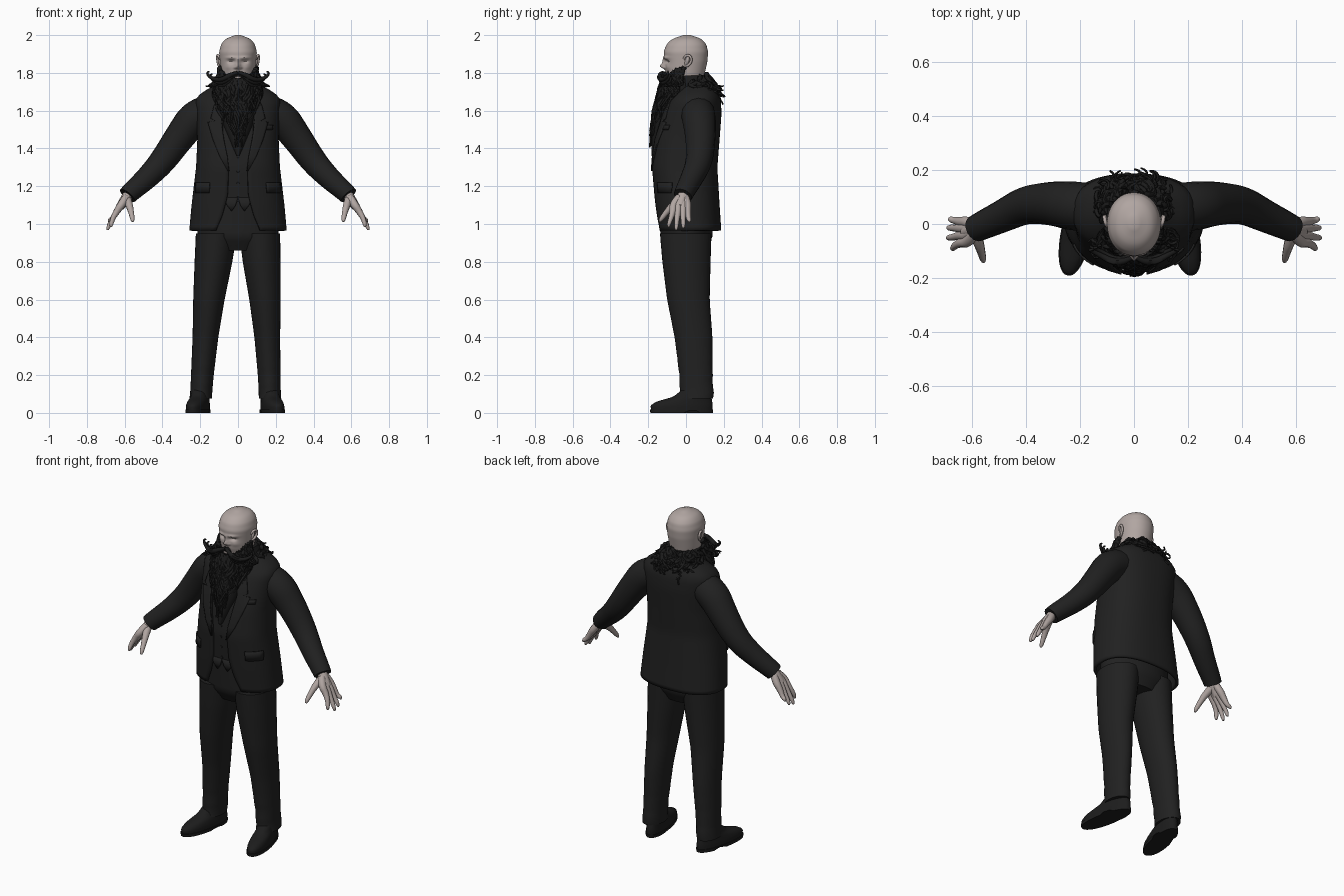
import bpy, bmesh, math, random
from mathutils import Vector, Matrix

random.seed(4)
if "Cube" in bpy.data.objects:
    bpy.data.objects.remove(bpy.data.objects["Cube"])


def material(name, r, g, b, rough=0.7):
    m = bpy.data.materials.new(name)
    m.use_nodes = True
    node = next(n for n in m.node_tree.nodes if n.type == 'BSDF_PRINCIPLED')
    node.inputs["Base Color"].default_value = (r, g, b, 1)
    node.inputs["Roughness"].default_value = rough
    m.diffuse_color = (r, g, b, 1)
    return m


SKIN = material("skin", 0.44, 0.38, 0.36)
SUIT = material("suit black", 0.015, 0.015, 0.015)
HAIR = material("hair black", 0.011, 0.011, 0.011)
SHOE = material("shoe leather", 0.012, 0.012, 0.012)


def finish(obj, mat, angle=45):
    obj.data.materials.clear()
    obj.data.materials.append(mat)
    bpy.ops.object.select_all(action='DESELECT')
    obj.select_set(True)
    bpy.context.view_layer.objects.active = obj
    bpy.ops.object.shade_smooth_by_angle(angle=math.radians(angle))
    return obj


def mesh(name, verts, faces, mat, thick=0, closed=True):
    me = bpy.data.meshes.new(name)
    me.from_pydata(verts, [], faces)
    bm = bmesh.new()
    bm.from_mesh(me)
    if closed:
        bmesh.ops.recalc_face_normals(bm, faces=bm.faces)
    bm.to_mesh(me)
    bm.free()
    obj = bpy.data.objects.new(name, me)
    bpy.context.collection.objects.link(obj)
    if thick:
        mod = obj.modifiers.new("thickness", 'SOLIDIFY')
        mod.thickness, mod.offset = thick, -1
    return finish(obj, mat)


# Section tables hold rows of (z, half width, front y, back y, centre x)
def section(table, z):
    def at(h):
        h = min(max(h, table[0][0]), table[-1][0])
        for lo, hi in zip(table, table[1:]):
            if h <= hi[0]:
                t = (h - lo[0]) / (hi[0] - lo[0])
                return [a + (b - a) * t for a, b in zip(lo[1:], hi[1:])]
    d = (table[-1][0] - table[0][0]) * 0.025
    return [(a + 2 * b + c) / 4 for a, b, c in zip(at(z - d), at(z), at(z + d))]


def point(table, z, a, e=2.0, grow=0.0):
    s = section(table, z)
    power = lambda v: math.copysign(abs(v) ** (2 / e), v)
    mid, half = (s[1] + s[2]) / 2, (s[2] - s[1]) / 2 + grow
    cx = s[3] if len(s) > 3 else 0
    return Vector((cx + (s[0] + grow) * power(math.sin(a)), mid - half * power(math.cos(a)), z))


def shell(name, table, mat, z0=None, z1=None, rows=28, segs=48, e=2.0, grow=0, gap=None, thick=0, warp=None):
    z0, z1 = z0 or table[0][0], z1 or table[-1][0]
    verts, faces = [], []
    for r in range(rows + 1):
        z = z0 + (z1 - z0) * r / rows
        g = gap(z) if gap else 0
        for i in range(segs):
            a = g + (2 * math.pi - 2 * g) * i / (segs - 1 if gap else segs)
            p = point(table, z, a, e, grow)
            verts.append(warp(p) if warp else p)
    for r in range(rows):
        for i in range(segs - 1 if gap else segs):
            j = (i + 1) % segs
            faces.append((r * segs + i, r * segs + j, (r + 1) * segs + j, (r + 1) * segs + i))
    if not gap:
        faces += [tuple(range(segs))[::-1], tuple(range(rows * segs, (rows + 1) * segs))]
    return mesh(name, verts, faces, mat, thick, not gap)


def tubes(name, paths, mat, res=2, bevel=1):
    cu = bpy.data.curves.new(name, 'CURVE')
    cu.dimensions, cu.bevel_depth, cu.bevel_resolution = '3D', 1.0, bevel
    cu.use_fill_caps = True
    for path in paths:
        sp = cu.splines.new('NURBS')
        sp.points.add(len(path) - 1)
        for p, (x, y, z, r) in zip(sp.points, path):
            p.co, p.radius = (x, y, z, 1), r
        sp.order_u, sp.use_endpoint_u, sp.resolution_u = min(3, len(path)), True, res
    obj = bpy.data.objects.new(name, cu)
    bpy.context.collection.objects.link(obj)
    bpy.ops.object.select_all(action='DESELECT')
    obj.select_set(True)
    bpy.context.view_layer.objects.active = obj
    bpy.ops.object.convert(target='MESH')
    return finish(bpy.context.view_layer.objects.active, mat, 60)


def flip(path, side):
    return [(side * x, y, z, r) for x, y, z, r in path]


# Jacket, open at the front, over a waistcoat
JACKET = [(.965, .258, -.15, .187), (1.1, .246, -.165, .178), (1.3, .222, -.182, .166),
          (1.45, .215, -.165, .178), (1.58, .222, -.125, .188), (1.66, .228, -.09, .185),
          (1.7, .19, -.05, .17), (1.75, .09, 0, .13)]
OPENING = [(.965, .12), (1.04, .085), (1.15, .055), (1.3, .05), (1.5, .085), (1.66, .07), (1.75, .04)]
E = 2.4


def front_angle(x, z):
    return math.asin(min(1, abs(x) / section(JACKET, z)[0]) ** (E / 2))


shell("jacket", JACKET, SUIT, e=E, rows=36, segs=72, thick=.016,
      gap=lambda z: front_angle(section(OPENING, z)[0], z))
shell("waistcoat", JACKET, SUIT, z0=1.12, z1=1.73, e=E, grow=-.014)


def plate(name, rows, side, grow, cols=6):
    # Thin panel that follows the front of the torso
    verts, faces = [], []
    for z, x0, x1 in rows:
        for i in range(cols + 1):
            x = x0 + (x1 - x0) * i / cols
            p = point(JACKET, z, front_angle(x, z), E, grow)
            verts.append((side * p.x, p.y, z))
    n = cols + 1
    for r in range(len(rows) - 1):
        for i in range(cols):
            q = (r * n + i, r * n + i + 1, r * n + n + i + 1, r * n + n + i)
            faces.append(q if side > 0 else q[::-1])
    return mesh(name, verts, faces, SUIT, .008, False)


for side, word in ((1, "left"), (-1, "right")):
    plate(word + "_lapel", [(1.28, .045, .052), (1.36, .055, .095), (1.45, .073, .13), (1.54, .085, .155),
                            (1.545, .085, .115), (1.56, .083, .14), (1.62, .075, .125), (1.68, .06, .1)], side, .008)
    plate(word + "_pocket_flap", [(1.165, .15, .222), (1.195, .148, .222), (1.22, .146, .22)], side, .007)
    plate(word + "_waistcoat_point", [(1.07, .032, .038), (1.1, .012, .062), (1.14, .0, .08)], side, -.01)
plate("breast_pocket", [(1.5, .135, .18), (1.525, .135, .182)], 1, .006)
for k in range(4):
    z = 1.15 + .065 * k
    y = point(JACKET, z, 0, E, -.014).y
    tubes("waistcoat_button_%d" % (k + 1), [[(0, y + .004, z, .008), (0, y - .005, z, .007)]], SUIT)

# Trousers
HIPS = [(.86, .14, -.09, .1), (.93, .215, -.135, .14), (1.15, .215, -.145, .145)]
LEG = [(.075, .06, -.032, .146, .17), (.11, .058, -.032, .145, .168), (.2, .06, -.035, .14, .165),
       (.4, .068, -.06, .14, .155), (.6, .083, -.1, .125, .143), (.8, .1, -.125, .13, .125),
       (.95, .108, -.138, .135, .115)]
SOLE = [(0, .057, -.253, .083), (.018, .057, -.256, .085)]
UPPER = [(.012, .053, -.25, .08), (.04, .053, -.252, .082), (.06, .05, -.22, .08),
         (.085, .046, -.13, .075), (.12, .044, -.085, .07)]
shell("trouser_hips", HIPS, SUIT, rows=12)
for side, word in ((1, "left"), (-1, "right")):
    def stance(p):
        p.x = side * p.x - (.03 * (1 - p.z / .95) if side < 0 else 0)
        # Soft folds above the ankle
        p.y += .004 * math.sin(p.z * 70) * max(0, 1 - p.z / .35)
        return p

    def place(p):
        # Feet turned outwards, with an arch ahead of the heel
        if p.z < .008 and -.06 < p.y < -.01:
            p.z = .012
        q = Matrix.Rotation(.2, 3, 'Z') @ p
        return Vector((side * (q.x + .165) - (.03 if side < 0 else 0), q.y + .06, q.z))

    shell(word + "_trouser_leg", LEG, SUIT, warp=stance, segs=32)
    shell(word + "_shoe_sole", SOLE, SHOE, rows=3, warp=place, e=2.2)
    shell(word + "_shoe", UPPER, SHOE, rows=14, warp=place, e=2.2)

# Sleeves and hands
SLEEVE = [(.13, .06, 1.6, .085), (.215, .065, 1.585, .094), (.31, .078, 1.46, .08), (.4, .072, 1.33, .07),
          (.485, .03, 1.24, .06), (.572, -.01, 1.165, .052), (.585, -.017, 1.15, .05)]
KNUCKLES = [-.068, -.042, -.016, .008]
TIPS = [(.672, -.092, .985), (.69, -.052, .968), (.688, -.014, .978), (.682, .018, 1.01)]
for side, word in ((1, "left"), (-1, "right")):
    tubes(word + "_sleeve", [flip(SLEEVE, side)], SUIT, res=8, bevel=6)
    hand = [[(.56, -.005, 1.18, .03), (.59, -.02, 1.14, .031), (.625, -.03, 1.09, .022)]]
    for k, (x, y, z) in zip(KNUCKLES, TIPS):
        hand.append([(.592, -.02 + (k + .03) * .4, 1.14, .022), (.615, k, 1.105, .022), (.64, k, 1.07, .018),
                     (.663, (k + y) / 2, 1.03, .013), (x, y, z + .01, .011), (x, y, z, .005)])
    hand.append([(.588, -.03, 1.13, .024), (.575, -.07, 1.1, .02), (.565, -.105, 1.06, .015),
                 (.558, -.135, 1.022, .012), (.557, -.14, 1.012, .005)])
    tubes(word + "_hand", [flip(p, side) for p in hand], SKIN, res=5, bevel=3)

# Head, with brow, sockets, nose and cheeks raised from the front
HEAD = [(1.66, .065, -.05, .08), (1.74, .078, -.085, .088), (1.8, .09, -.106, .1), (1.86, .096, -.112, .113),
        (1.91, .1, -.118, .117), (1.95, .09, -.104, .108), (1.975, .072, -.08, .088),
        (1.99, .048, -.05, .062), (2.0, .006, -.005, .015)]
BUMPS = [(0, 1.835, .013, .014, .026), (0, 1.86, .009, .022, .012), (.035, 1.88, .026, .008, .008),
         (.036, 1.86, .017, .009, -.014), (.05, 1.83, .02, .015, .005), (.015, 1.828, .007, .006, .01)]


def face(p):
    if p.y < -.02:
        for x, z, sx, sz, amount in BUMPS:
            p.y -= amount * math.exp(-((abs(p.x) - x) / sx) ** 2 - ((p.z - z) / sz) ** 2)
    return p


shell("head", HEAD, SKIN, rows=80, segs=96, warp=face, e=2.1)
tubes("lower_lip", [[(-.022, -.11, 1.777, .004), (0, -.128, 1.775, .007), (.022, -.11, 1.777, .004)]], SKIN, 5)
EAR = [(.094, -.012, 1.872, .006), (.104, -.004, 1.893, .007), (.11, .024, 1.892, .007),
       (.108, .03, 1.86, .007), (.1, .008, 1.835, .008), (.094, -.004, 1.835, .006)]
for side, word in ((1, "left"), (-1, "right")):
    inner = [(.09, .0, 1.845, .01), (.098, .008, 1.865, .014), (.095, .01, 1.885, .008)]
    tubes(word + "_ear", [flip(EAR, side), flip(inner, side)], SKIN, 5, 2)


# Curly locks that follow a section table
def lock(table, a, z0, z1, curl, turns, r, flare=0.0, lift=0.0, n=13):
    phase, spin, path = random.uniform(0, 6.28), random.choice((-1, 1)), []
    out, along = Vector((math.sin(a), -math.cos(a), 0)), Vector((math.cos(a), math.sin(a), 0))
    for k in range(n):
        t = k / (n - 1)
        p = point(table, z0 + (z1 - z0) * t, a)
        ph = phase + spin * 2 * math.pi * turns * t
        p += out * (curl * (.3 + .6 * math.cos(ph)) * t ** .5 + flare * t) + along * curl * math.sin(ph)
        path.append((p.x, p.y, p.z + lift * t ** 3, r * (1 - .7 * t)))
    return path


# Beard
BEARD = [(1.36, .006, -.182, -.15), (1.42, .035, -.182, -.1), (1.5, .07, -.178, -.05), (1.6, .105, -.165, 0),
         (1.7, .122, -.14, .05), (1.77, .1, -.118, .06), (1.84, .095, -.105, .08)]
shell("beard_core", BEARD, HAIR, z1=1.77, rows=20, segs=32)
locks = []
for k in range(105):
    a = random.uniform(-1.55, 1.55)
    w = abs(a) / 1.55
    end = min(1.69, 1.37 + .2 * w + random.uniform(0, .22))
    locks.append(lock(BEARD, a, 1.762 + .07 * w ** 1.5, end, random.uniform(.01, .018),
                      random.uniform(1, 2.4), random.uniform(.011, .015)))
for k in range(16):
    a = (-1) ** k * random.uniform(1.0, 1.7)
    locks.append(lock(BEARD, a, 1.8, 1.68, .015, 1.4, .012, .04, .05))
tubes("beard", locks, HAIR)

# Moustache with upturned ends
WHISKER = [(.004, -.122, 1.803, .008), (.04, -.142, 1.79, .014), (.085, -.138, 1.765, .014),
           (.125, -.115, 1.765, .011), (.158, -.1, 1.785, .008), (.165, -.095, 1.805, .006), (.15, -.095, 1.808, .004)]
tubes("moustache", [[(side * x * (1 - .1 * j), y + .008 * j, z - .015 * j * min(1, x * 12), r) for x, y, z, r in WHISKER]
                    for side in (1, -1) for j in range(4)], HAIR, 4)

# Hair around the back of the neck
NAPE = [(1.62, .135, -.02, .178), (1.68, .135, -.03, .17), (1.74, .12, -.05, .145), (1.8, .096, -.07, .108)]
shell("nape_hair_core", NAPE, HAIR, z1=1.785, rows=10, segs=32)
locks = []
for k in range(64):
    a = math.pi + random.uniform(-1.75, 1.75)
    locks.append(lock(NAPE, a, random.uniform(1.74, 1.795), random.uniform(1.63, 1.72), random.uniform(.012, .02),
                      random.uniform(1.2, 2.2), random.uniform(.011, .014), random.uniform(0, .025), random.uniform(0, .05)))
tubes("nape_hair", locks, HAIR)
